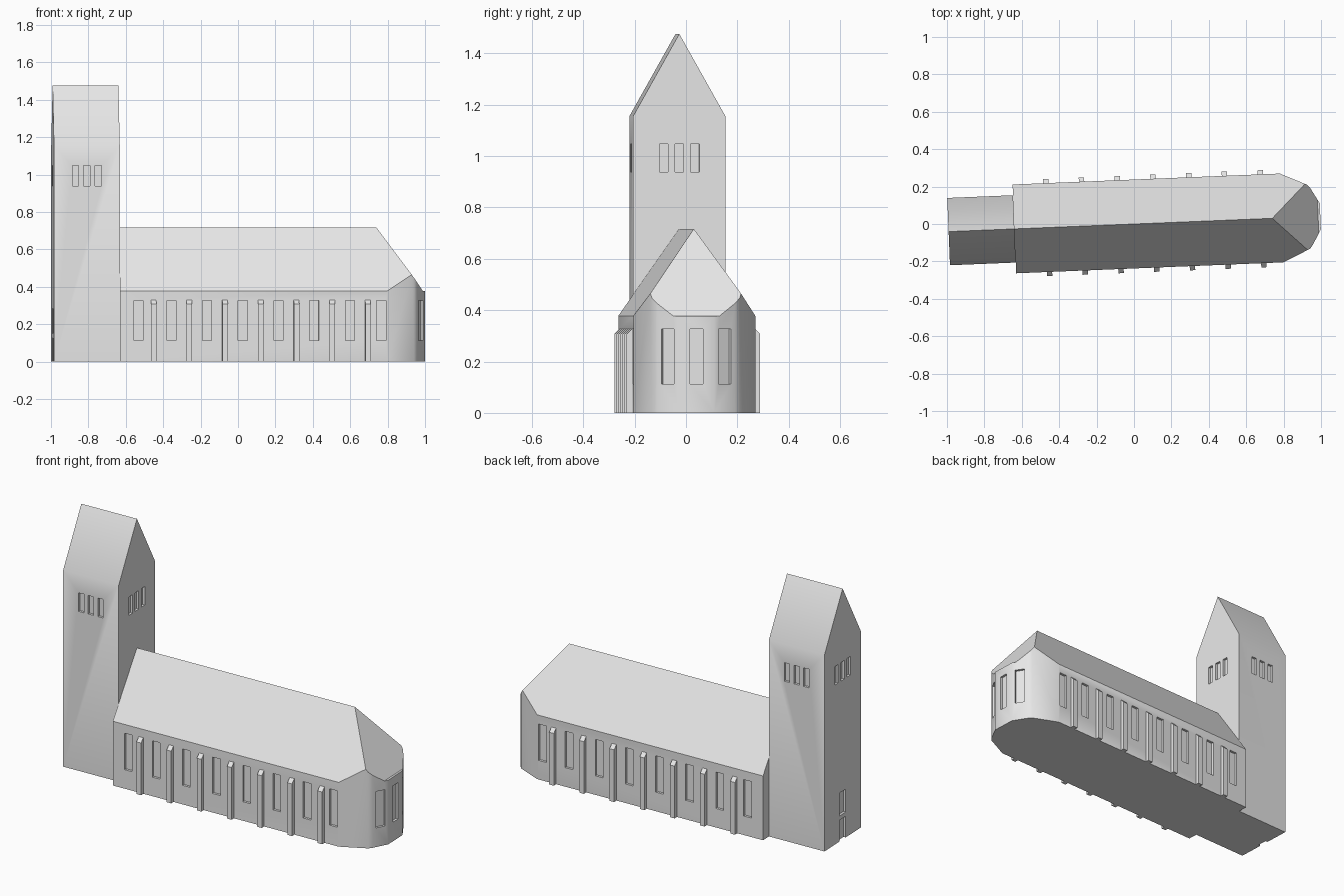
import bpy, bmesh, math
from mathutils import Matrix, Vector

if "Cube" in bpy.data.objects:
    bpy.data.objects.remove(bpy.data.objects["Cube"])

YAW = math.atan(0.041)          # the whole building is turned slightly
DEPTH = 0.014                   # recess of windows and door

stone = bpy.data.materials.new("pale_grey_stone")
stone.diffuse_color = (0.8, 0.8, 0.8, 1)
stone.use_nodes = True
stone.node_tree.nodes["Principled BSDF"].inputs["Base Color"].default_value = stone.diffuse_color


def add_prism(bm, pts, offset):
    """Extrude a closed polygon of 3D points along offset."""
    face = bm.faces.new([bm.verts.new(p) for p in pts])
    res = bmesh.ops.extrude_face_region(bm, geom=[face], use_keep_orig=True)
    verts = [g for g in res["geom"] if isinstance(g, bmesh.types.BMVert)]
    bmesh.ops.translate(bm, verts=verts, vec=offset)


def add_slot(bm, x, y, angle, width, z0, z1):
    """Box straddling a wall whose outward normal points along angle."""
    m = (Matrix.Translation((x, y, (z0 + z1) / 2)) @ Matrix.Rotation(angle, 4, 'Z')
         @ Matrix.Diagonal((2 * DEPTH, width, z1 - z0, 1)))
    bmesh.ops.create_cube(bm, size=1, matrix=m)


def make(name, bm):
    bmesh.ops.recalc_face_normals(bm, faces=bm.faces[:])
    me = bpy.data.meshes.new(name)
    bm.to_mesh(me)
    bm.free()
    ob = bpy.data.objects.new(name, me)
    bpy.context.collection.objects.link(ob)
    me.materials.append(stone)
    return ob


def activate(ob):
    bpy.ops.object.select_all(action='DESELECT')
    ob.select_set(True)
    bpy.context.view_layer.objects.active = ob


def boolean(ob, bm, op):
    cutter = make("cutter", bm)
    cutter.hide_render = True
    mod = ob.modifiers.new("cut", 'BOOLEAN')
    mod.operation, mod.solver, mod.object = op, 'EXACT', cutter
    activate(ob)
    bpy.ops.object.modifier_apply(modifier=mod.name)
    bpy.data.objects.remove(cutter)


def gable_bar(name, half, eave, ridge, x0, x1):
    bm = bmesh.new()
    prof = [(-half, 0), (half, 0), (half, eave), (0, ridge), (-half, eave)]
    add_prism(bm, [(x0, y, z) for y, z in prof], (x1 - x0, 0, 0))
    return make(name, bm)


# Nave: gabled bar trimmed to the faceted apse plan
HW, EAVE, RIDGE, WEST = 0.2375, 0.378, 0.717, -0.64
nave = gable_bar("nave", HW, EAVE, RIDGE, WEST, 1.2)
half_plan = [(-0.8, 0.3), (0.654, 0.3), (0.935, 0.171), (0.95, 0.152), (0.997, 0.07)]
plan = half_plan + [(x, -y) for x, y in reversed(half_plan)]
bm = bmesh.new()
add_prism(bm, [(x, y, -0.2) for x, y in plan], (0, 0, 1.4))
boolean(nave, bm, 'INTERSECT')

# Hipped end of the nave roof, leaving a thin flat ledge
slope = (RIDGE - EAVE) / (0.985 - 0.74)
bm = bmesh.new()
hip = [(0.985, EAVE), (1.3, EAVE), (1.3, 1.0), (0.985 - (1.0 - EAVE) / slope, 1.0)]
add_prism(bm, [(x, -0.5, z) for x, z in hip], (0, 1, 0))
boolean(nave, bm, 'DIFFERENCE')

# Tall nave and apse windows
bm = bmesh.new()
for x in [-0.542] + [-0.366 + 0.191 * i for i in range(6)] + [0.757]:
    for s in (-1, 1):
        add_slot(bm, x, s * HW, math.pi / 2, 0.049, 0.112, 0.326)
add_slot(bm, 0.997, 0, 0, 0.052, 0.112, 0.326)
for s in (-1, 1):
    add_slot(bm, 0.9735, s * 0.111, s * math.atan2(0.047, 0.082), 0.056, 0.112, 0.326)
boolean(nave, bm, 'DIFFERENCE')

# Buttresses with sloping caps
bm = bmesh.new()
for i in range(7):
    x = -0.462 + 0.1912 * i - 0.0145
    for s in (-1, 1):
        prof = [(0.23, 0), (0.26, 0), (0.26, 0.307), (0.23, 0.337)]
        add_prism(bm, [(x, s * y, z) for y, z in prof], (0.029, 0, 0))
buttresses = make("buttresses", bm)

# Tower with saddleback roof
TW, T0 = 0.18, -0.992
tower = gable_bar("tower", TW, 1.155, 1.476, T0, WEST)
mid = (T0 + WEST) / 2
bm = bmesh.new()
for k in (-1, 0, 1):
    d = k * 0.061
    for s in (-1, 1):
        add_slot(bm, mid + d, s * TW, math.pi / 2, 0.034, 0.938, 1.047)
    for x in (T0, WEST):
        add_slot(bm, x, d, 0, 0.034, 0.938, 1.047)
# West door and the window above it
add_slot(bm, T0, 0, 0, 0.06, -0.1, 0.125)
add_slot(bm, T0, 0, 0, 0.06, 0.15, 0.285)
boolean(tower, bm, 'DIFFERENCE')

# Turn the building and smooth the shallow edges
for ob in (nave, buttresses, tower):
    ob.rotation_euler.z = YAW
    activate(ob)
    bpy.ops.object.shade_smooth_by_angle(angle=math.radians(30))
